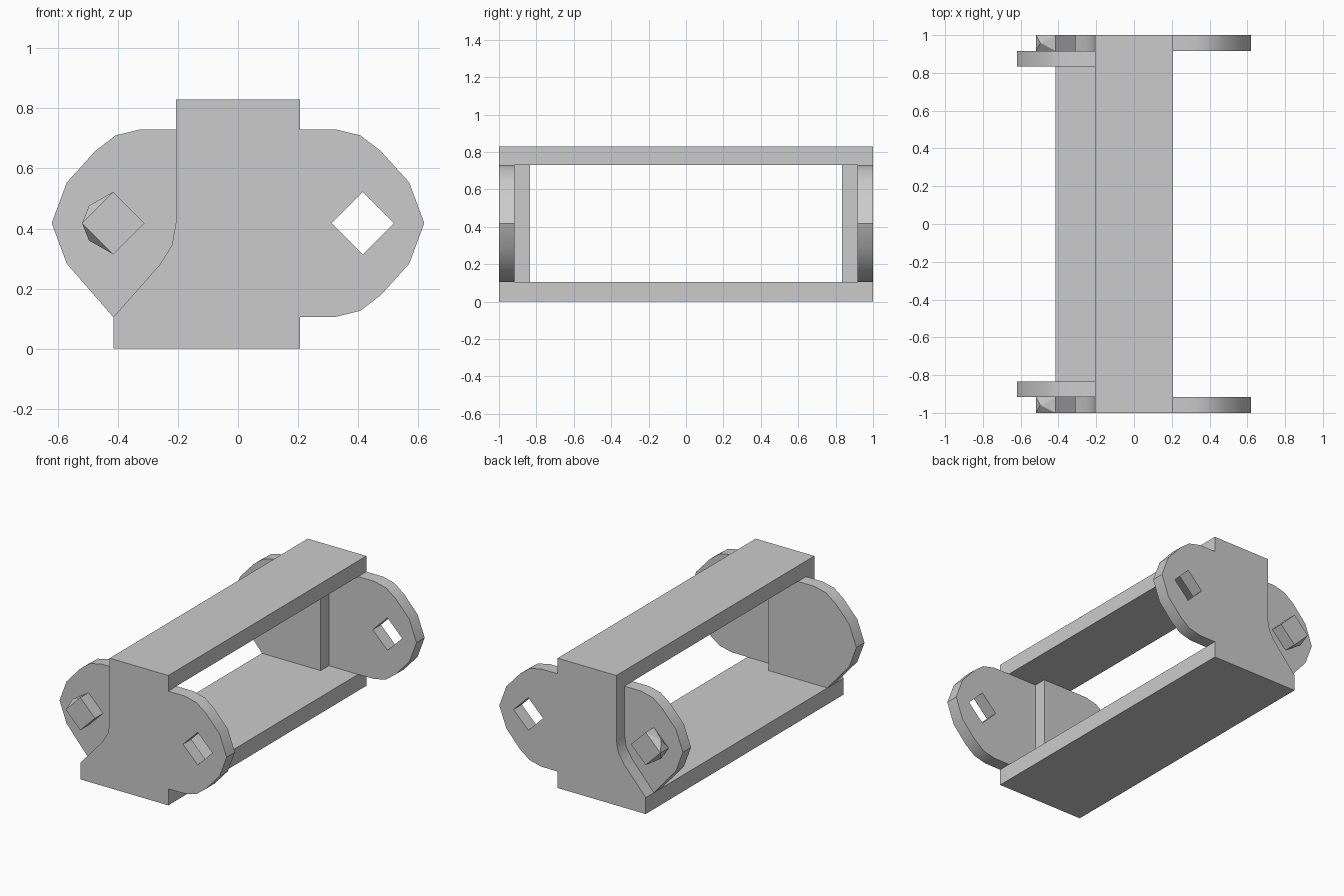
import bpy, bmesh, math

cube = bpy.data.objects.get("Cube")
if cube:
    bpy.data.objects.remove(cube, do_unlink=True)

grey = bpy.data.materials.new("plain_grey")
grey.use_nodes = True
grey.diffuse_color = (0.6, 0.6, 0.6, 1)
grey.node_tree.nodes["Principled BSDF"].inputs["Base Color"].default_value = (0.6, 0.6, 0.6, 1)

OUT, MID, INN = -1.0, -0.917, -0.835    # y of the plate faces on the front end
W, FLOOR, ROOF, TOP = 0.207, 0.105, 0.73, 0.83
PIVOT_X, PIVOT_Z, R = 0.415, 0.418, 0.104


def prism(name, outline, y0, y1, hole=None, bulge=(), mirror=True):
    """Extrude an x-z outline from y0 to y1, with an optional hole and bulged side faces."""
    bm = bmesh.new()
    for loop in [outline] + ([hole] if hole else []):
        vs = [bm.verts.new((x, y0, z)) for x, z in loop]
        for i, v in enumerate(vs):
            bm.edges.new((vs[i - 1], v))
    bmesh.ops.triangle_fill(bm, edges=bm.edges[:], use_beauty=True)
    ext = bmesh.ops.extrude_face_region(bm, geom=bm.faces[:])["geom"]
    bmesh.ops.translate(bm, vec=(0, y1 - y0, 0),
                        verts=[g for g in ext if isinstance(g, bmesh.types.BMVert)])
    bmesh.ops.dissolve_limit(bm, angle_limit=0.01, verts=bm.verts[:], edges=bm.edges[:])
    bmesh.ops.recalc_face_normals(bm, faces=bm.faces[:])
    # Raise a shallow pyramid on the sides that face -x
    if bulge:
        sides = [f for f in bm.faces if f.normal.x < -0.1]
        for v in bmesh.ops.poke(bm, faces=sides)["verts"]:
            up = 1 if v.co.z > PIVOT_Z else -1
            v.co.x += bulge[0]
            v.co.z += up * bulge[1]
    mesh = bpy.data.meshes.new(name)
    bm.to_mesh(mesh)
    bm.free()
    mesh.materials.append(grey)
    obj = bpy.data.objects.new(name, mesh)
    bpy.context.collection.objects.link(obj)
    if mirror:
        mod = obj.modifiers.new("both_ends", 'MIRROR')
        mod.use_axis = (False, True, False)
    bpy.ops.object.select_all(action='DESELECT')
    obj.select_set(True)
    bpy.context.view_layer.objects.active = obj
    bpy.ops.object.shade_smooth_by_angle(angle=math.radians(30))
    return obj


def box(x0, x1, z0, z1):
    return [(x0, z0), (x1, z0), (x1, z1), (x0, z1)]


def diamond(cx):
    return [(cx - R, PIVOT_Z), (cx, PIVOT_Z - R), (cx + R, PIVOT_Z), (cx, PIVOT_Z + R)]


# Rounded ear, from its upper inner corner out to the tip; the lower half mirrors it
ear_top = [(W, ROOF), (0.325, ROOF), (0.407, 0.71), (0.475, 0.658), (0.57, 0.553), (0.62, PIVOT_Z)]
ear_bottom = [(x, 2 * PIVOT_Z - z) for x, z in reversed(ear_top[:-1])]
ear_bottom[-1] = (W, FLOOR)

# Outer plates: body, pierced ear and curved cutaway
cutaway = [(-W, PIVOT_Z), (-0.22, 0.345), (-0.26, 0.28), (-PIVOT_X, FLOOR)]
outer = [(-PIVOT_X, 0), (W, 0)] + (ear_top + ear_bottom)[::-1] + [(W, TOP), (-W, TOP)] + cutaway
prism("outer_plate", outer, OUT, MID, hole=diamond(PIVOT_X))

# Inner plates: ear with a straight sloping lower edge
inner = [(0, FLOOR), (0, ROOF)] + [(-x, z) for x, z in ear_top]
inner += [(-0.57, 0.283), (-PIVOT_X, FLOOR)]
prism("inner_plate", inner, MID, INN)

# Diamond pins with bulged outer sides
prism("pin", diamond(-PIVOT_X), OUT, MID, bulge=(-0.029, 0.006))

# Bars joining both ends
prism("top_bar", box(-W, W, ROOF, TOP), MID, -MID, mirror=False)
prism("bottom_bar", box(-PIVOT_X, W, 0, FLOOR), MID, -MID, mirror=False)
